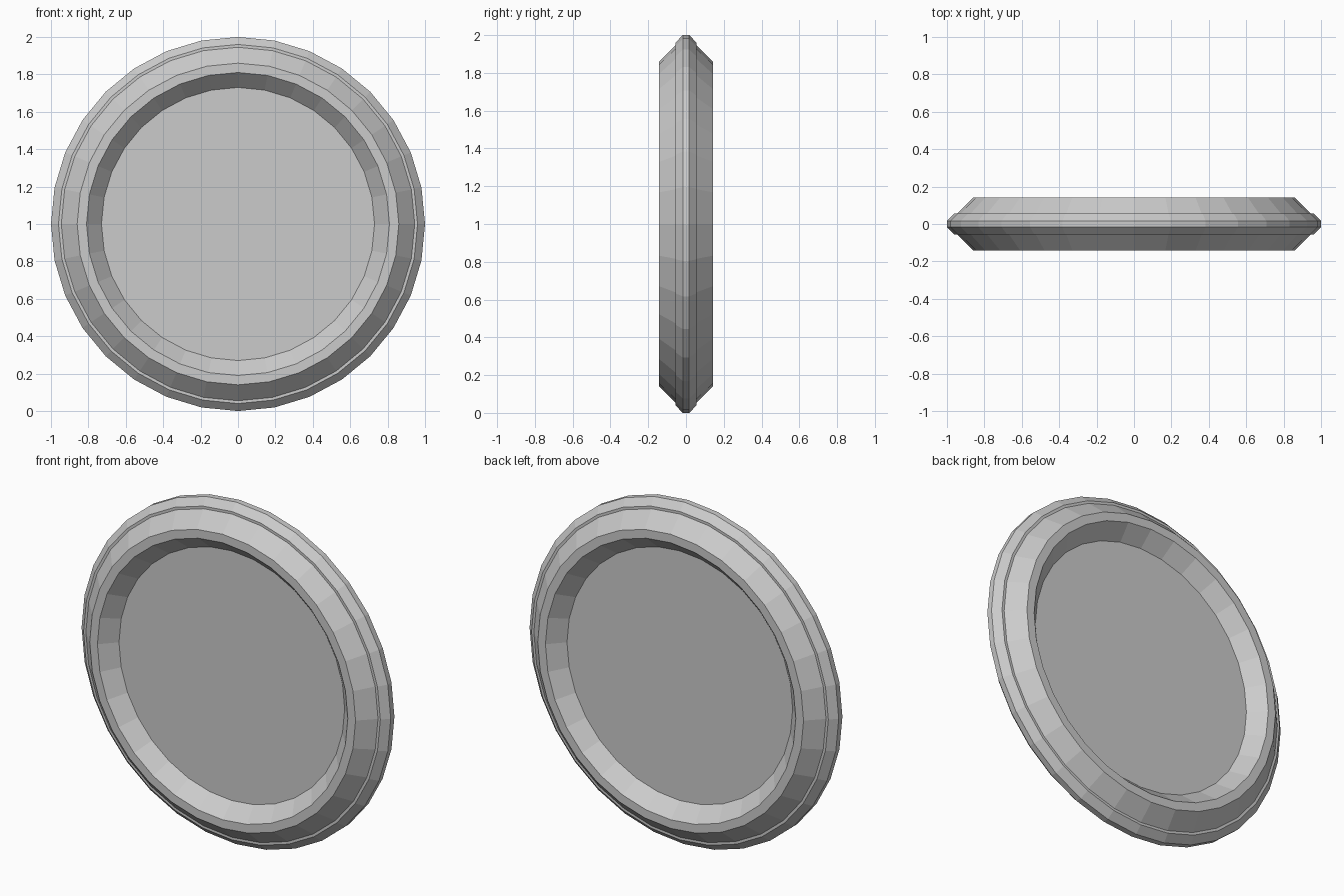
import bpy, bmesh, math

if "Cube" in bpy.data.objects:
    bpy.data.objects.remove(bpy.data.objects["Cube"])

SEGMENTS = 32

# Half cross-section: (radius, depth from the middle plane), centre panel to outer edge
half = [(0.73, 0.057), (0.81, 0.142), (0.86, 0.142),
        (0.945, 0.056), (0.96, 0.056), (1.0, 0.017)]
# Mirror the section to get front panel edge -> rim -> back panel edge
profile = [(r, -d) for r, d in half] + [(r, d) for r, d in reversed(half)]

bm = bmesh.new()


def ring(radius, y):
    """Ring of vertices around the y axis, centred at z = 1."""
    step = 2 * math.pi / SEGMENTS
    return [bm.verts.new((radius * math.cos(i * step), y, 1 + radius * math.sin(i * step)))
            for i in range(SEGMENTS)]


# Stepped rim
rings = [ring(r, y) for r, y in profile]
for a, b in zip(rings, rings[1:]):
    for i in range(SEGMENTS):
        j = (i + 1) % SEGMENTS
        bm.faces.new((a[i], a[j], b[j], b[i]))

# Recessed flat panels, front and back
bm.faces.new(rings[0])
bm.faces.new(rings[-1])
bmesh.ops.recalc_face_normals(bm, faces=bm.faces)

mesh = bpy.data.meshes.new("rimmed_disc")
bm.to_mesh(mesh)
bm.free()
bpy.context.collection.objects.link(bpy.data.objects.new("rimmed_disc", mesh))
